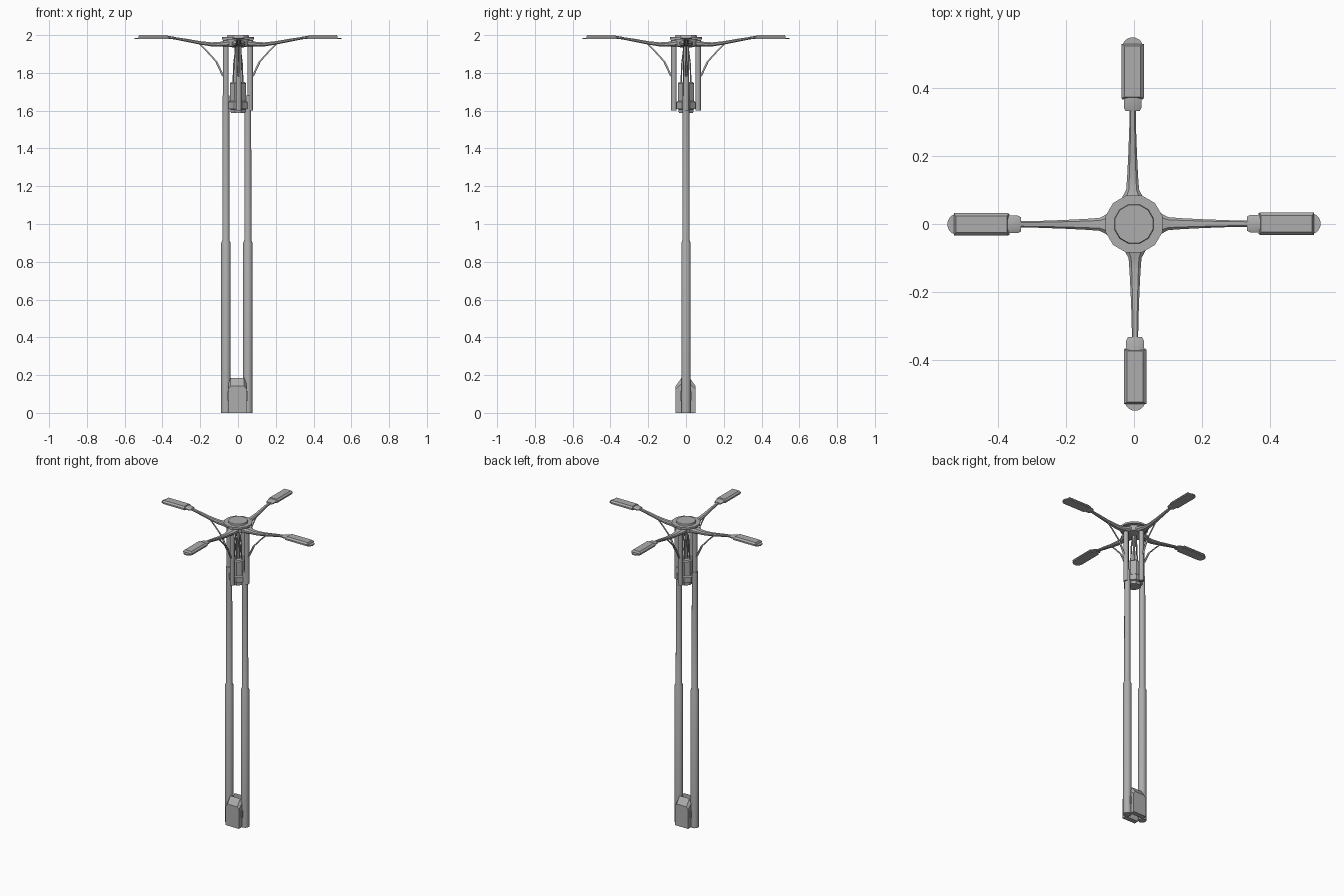
import bpy, bmesh, math
from mathutils import Matrix, Vector

cube = bpy.data.objects.get("Cube")
if cube:
    bpy.data.objects.remove(cube, do_unlink=True)

GREY = (0.42, 0.42, 0.42, 1)
metal = bpy.data.materials.new("grey metal")
metal.diffuse_color = GREY
metal.use_nodes = True
metal.node_tree.nodes["Principled BSDF"].inputs["Base Color"].default_value = GREY


def finish(name, bm, matrix=None, smooth=True):
    if matrix:
        bm.transform(matrix)
    bmesh.ops.recalc_face_normals(bm, faces=bm.faces)
    mesh = bpy.data.meshes.new(name)
    bm.to_mesh(mesh)
    bm.free()
    mesh.materials.append(metal)
    obj = bpy.data.objects.new(name, mesh)
    bpy.context.collection.objects.link(obj)
    if smooth:
        bpy.ops.object.select_all(action="DESELECT")
        obj.select_set(True)
        bpy.context.view_layer.objects.active = obj
        bpy.ops.object.shade_smooth_by_angle(angle=math.radians(35))
    return obj


def loft(name, rings, matrix=None, smooth=True):
    """Skin a list of equal-length point rings and cap both ends."""
    bm = bmesh.new()
    rows = [[bm.verts.new(p) for p in ring] for ring in rings]
    n = len(rows[0])
    for a, b in zip(rows, rows[1:]):
        for i in range(n):
            j = (i + 1) % n
            bm.faces.new((a[i], a[j], b[j], b[i]))
    bm.faces.new(rows[0])
    bm.faces.new(rows[-1])
    return finish(name, bm, matrix, smooth)


def turned(name, profile, x=0, y=0, sides=20, matrix=None):
    """Stack of circles given as (radius, height)."""
    turn = [2 * math.pi * (i + 0.5) / sides for i in range(sides)]
    return loft(name, [[(x + r * math.cos(a), y + r * math.sin(a), z) for a in turn]
                       for r, z in profile], matrix)


def beam(name, stations, matrix=None):
    """Chamfered bar along x; stations are (x, z, half width, half height)."""
    rings = []
    for x, z, w, h in stations:
        rings.append([(x, w * u, z + h * v) for u, v in
                      ((1, .4), (.6, 1), (-.6, 1), (-1, .4),
                       (-1, -.4), (-.6, -1), (.6, -1), (1, -.4))])
    return loft(name, rings, matrix)


def box(name, x0, x1, y0, y1, z0, z1, bevel=0, matrix=None):
    bm = bmesh.new()
    bmesh.ops.create_cube(bm, size=1)
    bm.transform(Matrix.Translation(((x0 + x1) / 2, (y0 + y1) / 2, (z0 + z1) / 2))
                 @ Matrix.Diagonal((x1 - x0, y1 - y0, z1 - z0, 1)))
    if bevel:
        bmesh.ops.bevel(bm, geom=bm.edges[:], offset=bevel, segments=1, affect="EDGES")
    return finish(name, bm, matrix, False)


def rod(name, points, radius, matrix=None):
    curve = bpy.data.curves.new(name, "CURVE")
    curve.dimensions = "3D"
    curve.bevel_depth = radius
    curve.bevel_resolution = 1
    curve.use_fill_caps = True
    spline = curve.splines.new("POLY")
    spline.points.add(len(points) - 1)
    for p, co in zip(spline.points, points):
        p.co = (*co, 1)
    curve.materials.append(metal)
    obj = bpy.data.objects.new(name, curve)
    bpy.context.collection.objects.link(obj)
    if matrix:
        obj.matrix_world = matrix
    return obj


# Twin main poles with a wider lower sleeve
for side, x in (("right", -0.064), ("left", 0.052)):
    turned(side + "_pole", [(0.025, 0), (0.025, 0.9), (0.019, 0.915), (0.018, 1.68)], x)

# Service cabinets front and back, with sloped shoulders
for name, angle in (("front_cabinet", 0), ("back_cabinet", math.pi)):
    m = Matrix.Translation((-0.003, -0.002, 0)) @ Matrix.Rotation(angle, 4, "Z")
    outline = [(-0.048, 0), (0.048, 0), (0.048, 0.155), (0.036, 0.185),
               (-0.036, 0.185), (-0.048, 0.155)]
    front = [(x, -0.053, min(z, 0.142)) for x, z in outline]
    front[2] = (0.048, -0.053, 0.125)
    front[5] = (-0.048, -0.053, 0.125)
    loft(name, [front, [(x, -0.022, z) for x, z in outline]], m, False)
box("cabinet_bracket", -0.056, 0.053, -0.033, 0.029, 0.065, 0.113)

# Lantern hanging between the upper posts
turned("lantern_base", [(0.041, 1.588), (0.043, 1.606), (0.054, 1.61),
                        (0.054, 1.645), (0.046, 1.652)], sides=8)
turned("lantern_body", [(0.046, 1.652), (0.046, 1.745), (0.04, 1.752)], sides=8)
turned("lantern_stem", [(0.012, 1.75), (0.007, 1.85), (0.012, 1.95)], sides=8)

# Hub, flange and cap
turned("hub", [(0.03, 1.935), (0.062, 1.942), (0.062, 1.98)], sides=12)
turned("flange", [(0.087, 1.978), (0.087, 1.989)], sides=12)
turned("cap", [(0.06, 1.988), (0.058, 2.0)], sides=12)

# Four identical branches: post, arm, brace, cable and lamp head
SHIFT = {"left": 0.001, "back": 0.004, "right": 0.001, "front": 0.003}
for k, side in enumerate(("left", "back", "right", "front")):
    m = Matrix.Rotation(k * math.pi / 2, 4, "Z") @ Matrix.Translation((0, SHIFT[side], 0))
    turned(side + "_post", [(0.015, 1.6), (0.015, 1.975)], 0.064, 0, 12, m)
    beam(side + "_arm", [(0.04, 1.957, 0.036, 0.018), (0.08, 1.954, 0.03, 0.015),
                         (0.1, 1.951, 0.019, 0.012), (0.14, 1.951, 0.016, 0.011),
                         (0.2, 1.959, 0.013, 0.009), (0.28, 1.974, 0.01, 0.008),
                         (0.345, 1.985, 0.009, 0.006)], m)
    rod(side + "_brace_foot", [(0.066, 0, 1.775), (0.082, 0, 1.79), (0.115, 0, 1.86)],
        0.006, m)
    rod(side + "_brace", [(0.115, 0, 1.86), (0.165, 0, 1.915), (0.205, 0, 1.955)],
        0.0045, m)
    rod(side + "_cable", [(0.026, 0, 1.745), (0.022, 0, 1.85), (0.008, 0, 1.96)],
        0.004, m)
    beam(side + "_lamp_neck", [(0.332, 1.984, 0.021, 0.006), (0.342, 1.985, 0.026, 0.007),
                               (0.362, 1.987, 0.026, 0.008), (0.38, 1.988, 0.022, 0.008)], m)
    # Thin lamp plate with a rounded tip
    tip = [(0.517 + 0.031 * math.cos(a), 0.031 * math.sin(a))
           for a in (math.pi * (i / 10 - 0.5) for i in range(11))]
    plate = [(0.365, -0.031)] + tip + [(0.365, 0.031)]
    loft(side + "_lamp_plate", [[(x, y, z) for x, y in plate] for z in (1.979, 1.986)],
         m, False)
    # Lamp housing with sloped sides
    loft(side + "_lamp_housing",
         [[(0.448 + 0.08 * lx * u, 0.033 * w * v, z)
           for u, v in ((-1, -1), (1, -1), (1, 1), (-1, 1))]
          for lx, w, z in ((1, 1, 1.984), (1, 1, 1.99), (0.94, 0.72, 2.0))], m, False)
